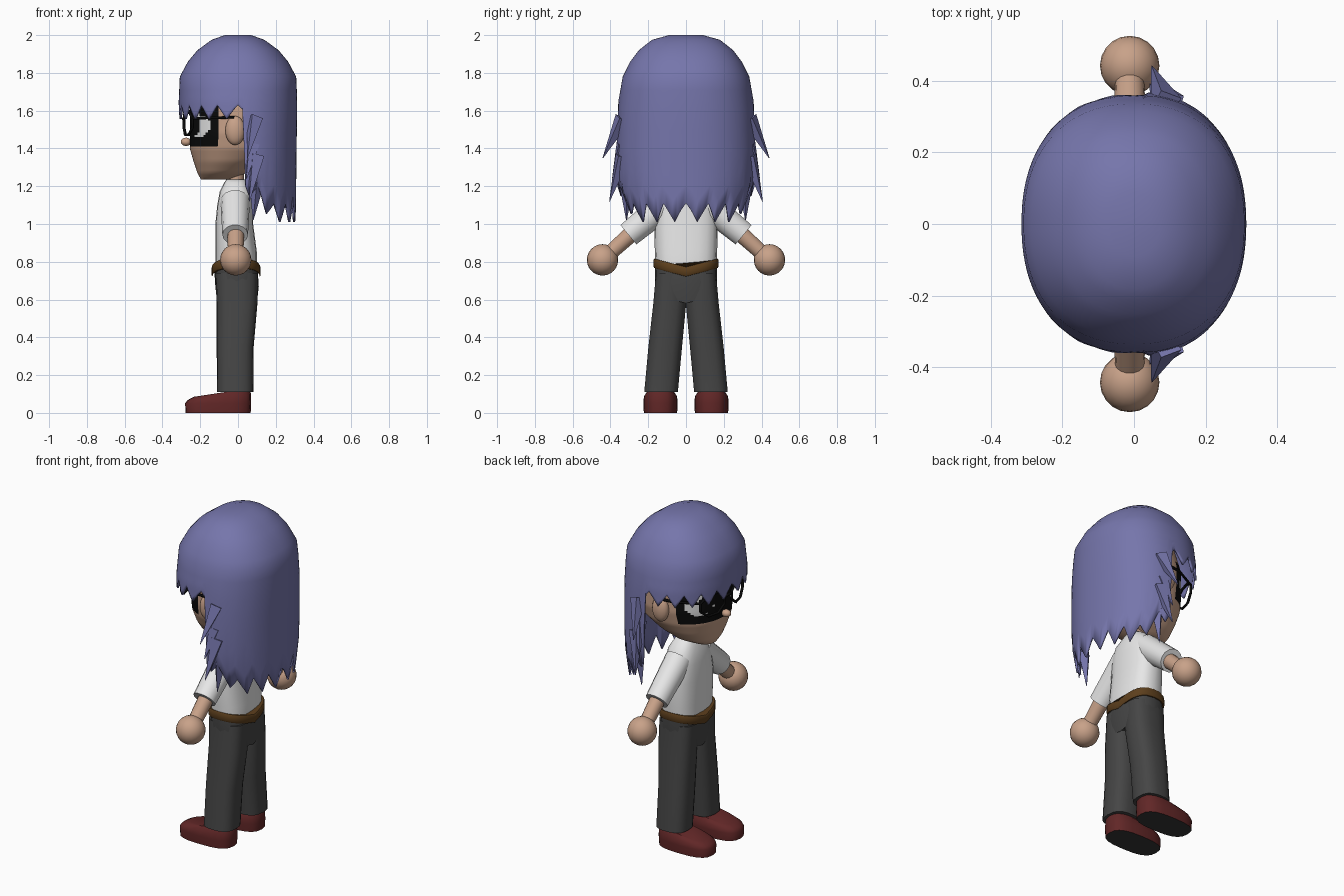
import bpy, bmesh, math
from mathutils import Vector as V

if "Cube" in bpy.data.objects:
    bpy.data.objects.remove(bpy.data.objects["Cube"])


def material(name, r, g, b):
    m = bpy.data.materials.new(name)
    m.use_nodes = True
    m.diffuse_color = (r, g, b, 1)
    bsdf = m.node_tree.nodes["Principled BSDF"]
    bsdf.inputs["Base Color"].default_value = (r, g, b, 1)
    bsdf.inputs["Roughness"].default_value = 0.8
    return m


HAIR = material("violet hair", .18, .18, .41)
SKIN = material("skin", .58, .36, .25)
SHIRT = material("white cloth", .8, .8, .8)
PANTS = material("charcoal cloth", .06, .06, .06)
BELT = material("brown leather", .11, .05, .012)
SHOE = material("dark red leather", .12, .02, .02)
SOLE = material("dark rubber", .035, .035, .035)
BLACK = material("black", .003, .003, .003)


def finish(name, bm, mats, angle=45):
    bmesh.ops.recalc_face_normals(bm, faces=bm.faces[:])
    me = bpy.data.meshes.new(name)
    bm.to_mesh(me)
    bm.free()
    ob = bpy.data.objects.new(name, me)
    bpy.context.collection.objects.link(ob)
    for m in mats:
        me.materials.append(m)
    bpy.ops.object.select_all(action='DESELECT')
    ob.select_set(True)
    bpy.context.view_layer.objects.active = ob
    bpy.ops.object.shade_smooth_by_angle(angle=math.radians(angle))
    return ob


def power(t, p):
    return math.copysign(abs(t) ** (2 / p), t)


def loft(name, frames, mats, n=16, p=2.0, rule=None, bend=None):
    """Skin rounded sections, each given as centre and two half-axes."""
    bm = bmesh.new()
    rows = []
    for c, u, v in frames:
        row = []
        for i in range(n):
            a = math.tau * i / n
            co = V(c) + V(u) * power(math.cos(a), p) + V(v) * power(math.sin(a), p)
            row.append(bm.verts.new(bend(co) if bend else co))
        rows.append(row)
    for r, s in zip(rows, rows[1:]):
        for i in range(n):
            j = (i + 1) % n
            bm.faces.new((r[i], r[j], s[j], s[i]))
    bm.faces.new(rows[0])
    bm.faces.new(rows[-1])
    bmesh.ops.recalc_face_normals(bm, faces=bm.faces[:])
    if rule:
        for f in bm.faces:
            f.material_index = rule(f)
    return finish(name, bm, mats)


def level(z, cx, rx, ry, cy=0, tilt=0):
    return (cx, cy, z), (rx, 0, tilt), (0, ry, 0)


def limb(name, a, b, ra, rb, mat, n=14):
    a, b = V(a), V(b)
    d = (b - a).normalized()
    u = d.cross(V((0, 0, 1))).normalized()
    v = d.cross(u)
    return loft(name, [(a, u * ra, v * ra), (b, u * rb, v * rb)], [mat], n)


def ball(name, c, r, mat):
    bm = bmesh.new()
    bmesh.ops.create_uvsphere(bm, u_segments=20, v_segments=12, radius=1)
    for w in bm.verts:
        w.co = V(c) + V([k * s for k, s in zip(w.co, r)])
    return finish(name, bm, [mat], 60)


def wire(name, pts, cyclic, mat):
    cu = bpy.data.curves.new(name, 'CURVE')
    cu.dimensions = '3D'
    cu.bevel_depth = .008
    cu.bevel_resolution = 1
    sp = cu.splines.new('POLY')
    sp.points.add(len(pts) - 1)
    for q, co in zip(sp.points, pts):
        q.co = (*co, 1)
    sp.use_cyclic_u = cyclic
    cu.materials.append(mat)
    bpy.context.collection.objects.link(bpy.data.objects.new(name, cu))


def sample(table, z):
    """Linear lookup in rows that start with a falling or rising height."""
    t = sorted(table)
    z = min(max(z, t[0][0]), t[-1][0])
    for a, b in zip(t, t[1:]):
        if z <= b[0]:
            k = (z - a[0]) / (b[0] - a[0])
            return [p + (q - p) * k for p, q in zip(a[1:], b[1:])]


# Torso, neck, hips and belt
loft("shirt", [level(.75, -.01, .11, .16), level(.85, -.01, .11, .165), level(1.0, -.02, .1, .168),
               level(1.1, -.015, .095, .16), level(1.17, -.012, .085, .13),
               level(1.22, -.012, .06, .08), level(1.235, -.012, .05, .055)], [SHIRT], 20, 2.6)
loft("neck", [level(1.18, -.015, .046, .046), level(1.32, -.015, .046, .046)], [SKIN])


def raise_sides(co):
    return V((co.x, co.y, co.z + .045 * abs(co.y) / .17))


loft("hips", [level(.58, -.005, .105, .155), level(.67, -.005, .115, .165),
              level(.745, -.01, .115, .162)], [PANTS], 20, 2.8, bend=raise_sides)
loft("belt", [level(.722, -.01, .125, .168), level(.729, -.01, .13, .172),
              level(.765, -.01, .13, .172), level(.772, -.01, .125, .168)],
     [BELT], 24, 2.6, bend=raise_sides)

# Limbs and shoes, mirrored across y
for s, side in ((1, "far"), (-1, "near")):
    loft(side + "_trouser_leg", [level(.11, -.015, .096, .09, s * .132), level(.35, -.015, .098, .09, s * .11),
                                 level(.58, -.005, .108, .088, s * .086),
                                 level(.74, -.008, .112, .08, s * .08)], [PANTS], 18, 2.7)
    loft(side + "_shoe", [level(0, -.105, .172, .088, s * .135), level(.05, -.105, .175, .091, s * .135),
                          level(.085, -.1, .168, .088, s * .135, .018),
                          level(.107, -.09, .145, .07, s * .135, .022)],
         [SHOE, SOLE], 20, 2.8, rule=lambda f: int(f.normal.z < -.9))
    limb(side + "_sleeve", (-.015, s * .09, 1.12), (-.015, s * .305, .943), .078, .068, SHIRT)
    limb(side + "_arm", (-.012, s * .26, .975), (-.012, s * .42, .83), .046, .04, SKIN)
    ball(side + "_hand", (-.012, s * .442, .81), (.083, .083, .083), SKIN)
    ball(side + "_ear", (-.015, s * .268, 1.495), (.052, .035, .077), SKIN)

# Head with painted eye band, eye whites and pupils
HEAD = [(1.235, -.12, .075, .07), (1.27, -.085, .13, .14), (1.33, -.045, .19, .2),
        (1.4, -.01, .245, .243), (1.48, 0, .255, .264), (1.62, 0, .255, .264),
        (1.75, 0, .22, .23), (1.86, 0, .12, .13)]


def face_paint(f):
    c = f.calc_center_median()
    if c.x > -.1 or not 1.41 < c.z < 1.65:
        return 0
    y = abs(c.y)
    white = ((y - .15) / .072) ** 2 + ((c.z - 1.52) / .06) ** 2 < 1
    pupil = ((y - .125) / .046) ** 2 + ((c.z - 1.525) / .058) ** 2 < 1
    return 2 if white and not pupil else 1


levels = [1.235 + .0125 * i for i in range(51)]
loft("head", [level(z, *sample(HEAD, z)) for z in levels], [SKIN, BLACK, SHIRT], 96, 2.1, rule=face_paint)
ball("nose", (-.275, 0, 1.435), (.028, .024, .022), SKIN)

# Glasses
for s, side in ((1, "far"), (-1, "near")):
    ring = []
    for i in range(8):
        a = math.tau * (i + .5) / 8
        y = .12 + .09 * math.cos(a)
        ring.append((-.287 + 1.1 * y * y, s * y, 1.535 + .068 * math.sin(a)))
    wire(side + "_glasses_rim", ring, True, BLACK)
    wire(side + "_glasses_temple", [(-.24, s * .203, 1.56), (-.1, s * .275, 1.563), (-.02, s * .285, 1.565)],
         False, BLACK)
wire("glasses_bridge", [(-.285, -.038, 1.55), (-.29, 0, 1.555), (-.285, .038, 1.55)], False, BLACK)

# Hair shell: short jagged fringe at the face, long jagged curtain behind
SHELL = [(2.0, .07, .09), (1.975, .14, .18), (1.92, .215, .25), (1.86, .265, .295), (1.78, .308, .335),
         (1.65, .314, .358), (1.4, .31, .37), (1.2, .308, .365), (1.0, .306, .31)]
CROWN = [2.0, 1.975, 1.95, 1.92, 1.89, 1.86, 1.82, 1.78, 1.71]


def hem(a):
    wave = abs(((180 - a) / 9) % 2 - 1)
    if a < 95:
        return 1.555 + .075 * wave
    return 1.01 + .1 * wave + .16 * max(0, (125 - a) / 30)


bm = bmesh.new()
columns = []
for i in range(120):
    deg = 3 * i
    end = hem(min(deg, 360 - deg))
    col = []
    for z in CROWN + [1.71 + (end - 1.71) * k / 6 for k in range(1, 7)]:
        rx, ry = sample(SHELL, z)
        a = math.radians(deg)
        col.append(bm.verts.new((-rx * power(math.cos(a), 2.25), ry * power(math.sin(a), 2.25), z)))
    columns.append(col)
for i, c in enumerate(columns):
    d = columns[(i + 1) % len(columns)]
    for k in range(len(c) - 1):
        bm.faces.new((c[k], d[k], d[k + 1], c[k + 1]))
bm.faces.new([c[0] for c in columns])
hair = finish("hair", bm, [HAIR], 50)
thick = hair.modifiers.new("thickness", 'SOLIDIFY')
thick.thickness = .012
thick.offset = -1

# Loose pointed locks along the sides
LOCKS = [((.09, .335, 1.56), (.05, .44, 1.35), .045), ((.1, .335, 1.36), (.06, .405, 1.12), .045),
         ((.08, .335, 1.42), (.045, .39, 1.24), .04), ((.1, .315, 1.22), (.08, .315, 1.02), .04)]
for s in (1, -1):
    for i, (a, b, r) in enumerate(LOCKS):
        limb("side_lock_%d" % i, (a[0], s * a[1], a[2]), (b[0], s * b[1], b[2]), r, .002, HAIR, 4)
